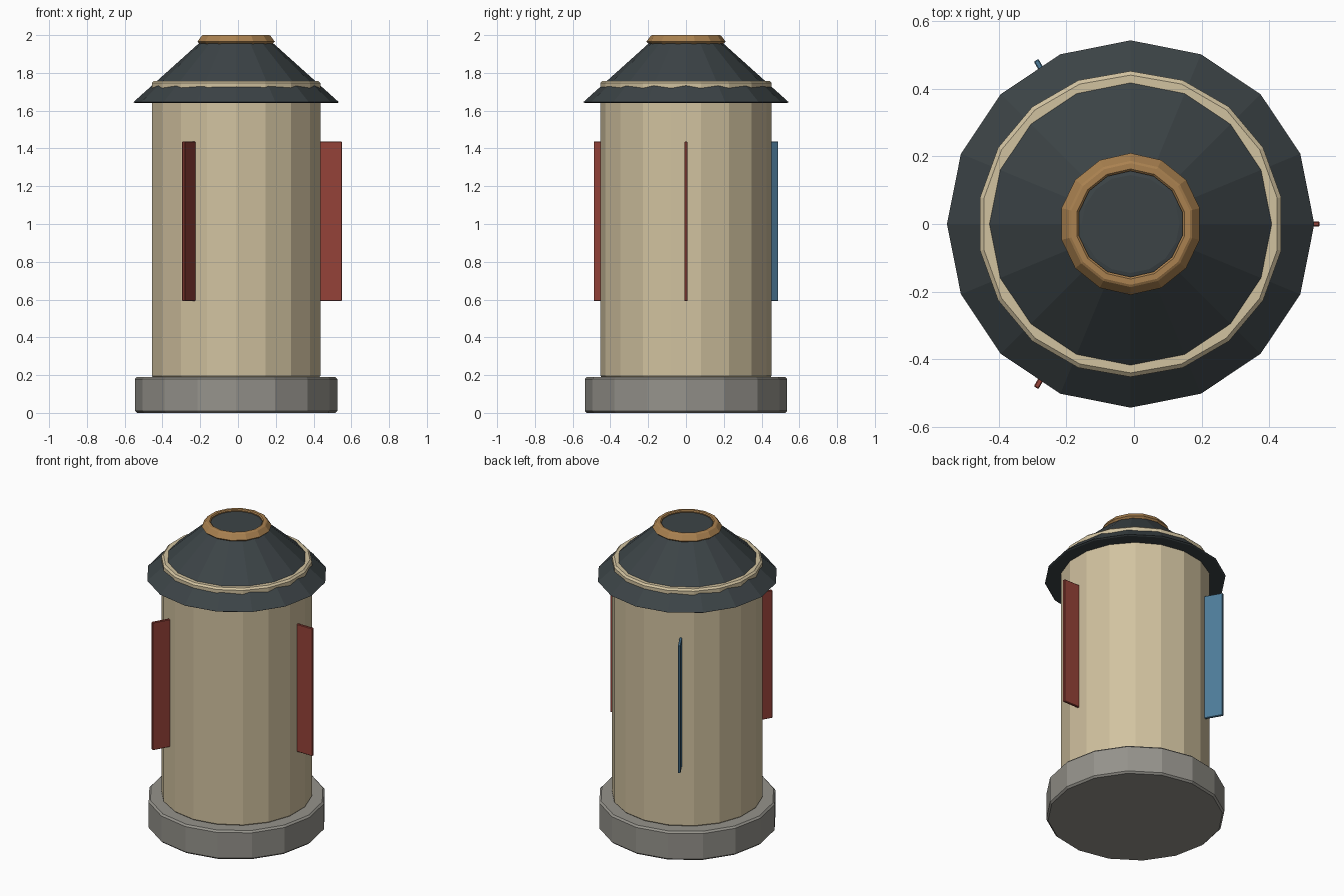
import bpy, bmesh
from math import sin, cos, tau, radians
from mathutils import Matrix

if "Cube" in bpy.data.objects:
    bpy.data.objects.remove(bpy.data.objects["Cube"])

CX = -0.01  # axis of the round parts; the fin at the right shifts the overall centre


def paint(ob, name, rgb):
    m = bpy.data.materials.get(name) or bpy.data.materials.new(name)
    m.diffuse_color = (*rgb, 1)
    m.use_nodes = True
    m.node_tree.nodes["Principled BSDF"].inputs["Base Color"].default_value = m.diffuse_color
    ob.data.materials.append(m)


def finish(name, bm, mat, rgb):
    bmesh.ops.recalc_face_normals(bm, faces=bm.faces[:])
    me = bpy.data.meshes.new(name)
    bm.to_mesh(me)
    bm.free()
    ob = bpy.data.objects.new(name, me)
    bpy.context.collection.objects.link(ob)
    paint(ob, mat, rgb)
    return ob


def lathe(name, sides, profile, mat, rgb, ring=False):
    """Faceted turned part; capped at both ends unless it is a closed ring."""
    bm = bmesh.new()
    loops = [[bm.verts.new((CX + r * sin(tau * i / sides), r * cos(tau * i / sides), z))
              for i in range(sides)] for r, z in profile]
    pairs = list(zip(loops, loops[1:]))
    if ring:
        pairs.append((loops[-1], loops[0]))
    else:
        bm.faces.new(loops[0])
        bm.faces.new(loops[-1])
    for a, b in pairs:
        for i in range(sides):
            j = (i + 1) % sides
            bm.faces.new((a[i], a[j], b[j], b[i]))
    return finish(name, bm, mat, rgb)


def fin(name, angle, mat, rgb):
    bm = bmesh.new()
    bmesh.ops.create_cube(bm, size=1)
    bmesh.ops.scale(bm, vec=(0.14, 0.016, 0.845), verts=bm.verts)
    bmesh.ops.bevel(bm, geom=bm.edges[:], offset=0.003, segments=1, affect='EDGES')
    bmesh.ops.translate(bm, vec=(0.49, 0, 1.0145), verts=bm.verts)
    bm.transform(Matrix.Translation((CX, 0, 0)) @ Matrix.Rotation(radians(angle), 4, 'Z'))
    return finish(name, bm, mat, rgb)


# Plinth
lathe("base", 16, [(0.525, 0), (0.536, 0.011), (0.536, 0.179), (0.525, 0.19)],
      "stone", (0.30, 0.29, 0.26))

# Body, whose top rim pokes through the roof
lathe("body", 18, [(0.445, 0.187), (0.453, 0.196), (0.453, 1.747), (0.441, 1.758)],
      "cream", (0.64, 0.54, 0.35))

# Conical roof
lathe("roof", 16, [(0.535, 1.64), (0.544, 1.645), (0.165, 1.985), (0.145, 1.99)],
      "slate", (0.045, 0.057, 0.062))

# Brass collar around the roof top
lathe("collar", 14, [(0.16, 1.95), (0.197, 1.953), (0.21, 1.965), (0.187, 1.996),
                     (0.18, 2.0), (0.163, 2.0), (0.157, 1.994)],
      "brass", (0.40, 0.22, 0.08), ring=True)

# Three fins around the body
RED, BLUE = (0.30, 0.055, 0.04), (0.075, 0.20, 0.32)
fin("fin_right", 0, "red", RED)
fin("fin_back_left", 120, "blue", BLUE)
fin("fin_front_left", 240, "red", RED)
